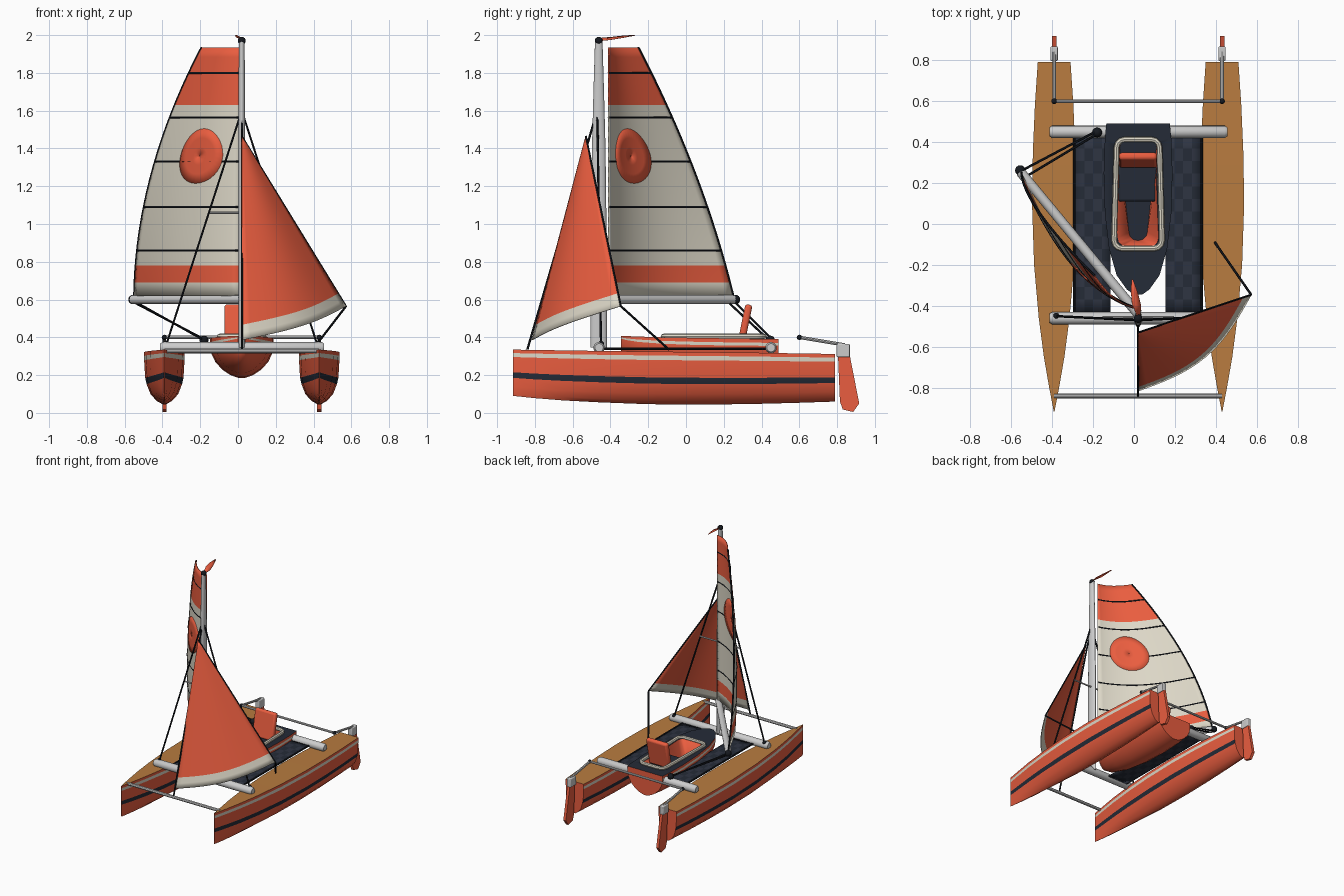
import bpy, bmesh, math
from mathutils import Vector as V

if "Cube" in bpy.data.objects:
    bpy.data.objects.remove(bpy.data.objects["Cube"])

CX = 0.02  # centreline of the boat


def mat(name, *rgb):
    m = bpy.data.materials.new(name)
    m.diffuse_color = (*rgb, 1)
    m.use_nodes = True
    m.node_tree.nodes["Principled BSDF"].inputs["Base Color"].default_value = m.diffuse_color
    return m


RED, CREAM = mat("red", .82, .11, .05), mat("cream", .72, .68, .57)
NAVY, NAVY2 = mat("navy", .018, .024, .038), mat("navy_light", .028, .035, .055)
WOOD, BLACK = mat("wood", .48, .2, .05), mat("black", .008, .01, .014)


def build(name, verts, faces, idx=None, mats=()):
    me = bpy.data.meshes.new(name)
    me.from_pydata([tuple(v) for v in verts], [], faces)
    for m in mats:
        me.materials.append(m)
    if idx:
        me.polygons.foreach_set("material_index", idx)
    bm = bmesh.new()
    bm.from_mesh(me)
    bmesh.ops.remove_doubles(bm, verts=bm.verts, dist=1e-5)
    bmesh.ops.recalc_face_normals(bm, faces=bm.faces)
    bm.to_mesh(me)
    bm.free()
    me.shade_smooth()
    me.set_sharp_from_angle(angle=math.radians(35))
    ob = bpy.data.objects.new(name, me)
    bpy.context.collection.objects.link(ob)
    return ob


def loft(name, rings, mats=(), seg=None, cap=0, loop=False):
    n, k = len(rings[0]), len(rings)
    faces, idx = [], []
    for i in range(k if loop else k - 1):
        a, b = i * n, (i + 1) % k * n
        for j in range(n):
            faces.append((a + j, a + (j + 1) % n, b + (j + 1) % n, b + j))
            idx.append(seg[j] if seg else 0)
    if not loop:
        faces += [tuple(range(n)), tuple(range((k - 1) * n, k * n))]
        idx += [cap, cap]
    return build(name, [v for r in rings for v in r], faces, idx, mats)


def tube(name, pts, r, mats=(), n=8, loop=False):
    pts = [V(p) for p in pts]
    k = len(pts)
    rs = r if isinstance(r, (list, tuple)) else [r] * k
    steep = abs((pts[-1] - pts[0]).normalized().z) > .7
    ref, rings = V((1, 0, 0)) if steep else V((0, 0, 1)), []
    for i, p in enumerate(pts):
        a, b = (pts[i - 1], pts[(i + 1) % k]) if loop else (pts[max(i - 1, 0)], pts[min(i + 1, k - 1)])
        t = (b - a).normalized()
        u = t.cross(ref).normalized()
        w = t.cross(u)
        rings.append([p + rs[i] * (u * math.cos(c) + w * math.sin(c))
                      for c in (2 * math.pi * j / n for j in range(n))])
    return loft(name, rings, mats, loop=loop)


def grid(name, surf, us, vs, mats, pick, thick):
    m = len(vs)
    verts = [surf(u, v) for u in us for v in vs]
    cells = [(i, j) for i in range(len(us) - 1) for j in range(m - 1)]
    faces = [(i * m + j, i * m + j + 1, (i + 1) * m + j + 1, (i + 1) * m + j) for i, j in cells]
    ob = build(name, verts, faces, [pick(i, j) for i, j in cells], mats)
    mod = ob.modifiers.new("thickness", 'SOLIDIFY')
    mod.thickness, mod.offset = thick, 0
    return ob


def box(name, loc, size, mats, tilt=0, bevel=.012):
    bpy.ops.mesh.primitive_cube_add(size=1, location=loc, rotation=(tilt, 0, 0))
    ob = bpy.context.object
    ob.name, ob.scale = name, size
    bpy.ops.object.transform_apply(location=False, rotation=False)
    for m in mats:
        ob.data.materials.append(m)
    mod = ob.modifiers.new("bevel", 'BEVEL')
    mod.width, mod.segments = bevel, 3
    bpy.ops.object.shade_smooth_by_angle()
    return ob


def ball(name, loc, r, mats):
    bpy.ops.mesh.primitive_uv_sphere_add(segments=16, ring_count=8, radius=r, location=loc)
    ob = bpy.context.object
    ob.name = name
    for m in mats:
        ob.data.materials.append(m)
    bpy.ops.object.shade_smooth_by_angle()


def lin(a, b, n):
    return [a + (b - a) * i / (n - 1) for i in range(n)]


def boat(name, x, stations, section, mats, side, deck):
    # stations: y, half width, keel z, deck z; section: height fraction, width fraction
    rings = []
    for y, w, k, d in stations:
        half = [(w * g, k + (d - k) * f) for f, g in section]
        rings.append([V((x + a, y, z)) for a, z in half] + [V((x - a, y, z)) for a, z in half[::-1]])
    return loft(name, rings, mats, side + [0] + side[::-1] + [deck])


# twin hulls with rudders and tillers
hull_st = [(-.915, .002, .09, .335), (-.8, .024, .078, .333), (-.65, .05, .066, .331), (-.46, .075, .056, .328),
           (-.2, .098, .046, .325), (.1, .108, .044, .322), (.35, .104, .047, .319), (.58, .094, .053, .315), (.79, .08, .06, .312)]
hull_sec = [(1, 1), (.925, 1), (.84, .99), (.51, .94), (.39, .87), (.2, .68), (.07, .38), (0, .06)]
blade = [(.805, .30), (.868, .30), (.917, .05), (.885, .005), (.83, .018), (.815, .06)]
for side, x in (("left", CX - .41), ("right", CX + .41)):
    boat(side + "_hull", x, hull_st, hull_sec, [RED, CREAM, NAVY, WOOD], [0, 1, 0, 2, 0, 0, 0], 3)
    loft(side + "_rudder", [[V((x + dx, y, z)) for y, z in blade] for dx in (-.011, .011)], [RED])
    box(side + "_rudder_stock", (x, .832, .33), (.036, .07, .07), [], bevel=.006)
    tube(side + "_tiller", [(x, .84, .36), (x, .6, .4)], .009)
    ball(side + "_tiller_joint", (x, .6, .4), .014, [BLACK])
tube("tiller_bar", [(CX - .41, .6, .4), (CX + .41, .6, .4)], .009)

# cross beams, bow bar and trampolines
for name, y in (("front_beam", -.46), ("rear_beam", .45)):
    tube(name, [(x, y, .345) for x in (-.413, -.4, .443, .456)], [.022, .03, .03, .022], n=16)
tube("bow_bar", [(CX - .41, -.84, .328), (CX + .41, -.84, .328)], .012)
for side, s in (("left", -1), ("right", 1)):
    grid(side + "_trampoline", lambda u, v: V((CX + s * u, v, .338)), lin(.135, .305, 5), lin(-.43, .43, 15),
         [NAVY, NAVY2], lambda i, j: (i + j) % 2, .008)
    tube(side + "_trampoline_rail", [(CX + s * .311, -.45, .34), (CX + s * .311, .45, .34)], .006, [BLACK])

# centre pod with cockpit opening
pod_st = [(-.345, .02, .33, .408), (-.32, .055, .29, .407), (-.25, .105, .245, .404), (-.12, .142, .21, .4),
          (.05, .162, .19, .397), (.25, .168, .185, .394), (.42, .162, .192, .391), (.49, .155, .2, .39)]
pod_sec = [(1, 1), (.9, 1), (.82, 1), (.6, .95), (.4, .83), (.2, .6), (.07, .35), (0, .1)]
pod = boat("pod", CX, pod_st, pod_sec, [RED, CREAM, NAVY], [0, 1, 0, 0, 0, 0, 0], 2)


def opening(z, front, back, y0=-.12, r=.04):
    pts = []
    for sx, y, w, a0 in ((1, .413, back, 0), (-1, .413, back, 90), (-1, y0, front, 180), (1, y0, front, 270)):
        cy = y - r if y > 0 else y + r
        for a in (0, 30, 60, 90):
            c = math.radians(a0 + a)
            pts.append(V((CX + sx * (w - r) + r * math.cos(c), cy + r * math.sin(c), z)))
    return pts


cutter = loft("cockpit_cutter", [opening(.25, .045, .09, -.08), opening(.46, .122, .108)], [RED, CREAM, NAVY], cap=2)
cutter.hide_render = True
cutter.display_type = 'WIRE'
cut = pod.modifiers.new("cockpit", 'BOOLEAN')
cut.operation, cut.object, cut.solver = 'DIFFERENCE', cutter, 'EXACT'
tube("coaming", opening(.405, .117, .105), .014, [CREAM], loop=True)
box("seat", (CX, .2, .315), (.195, .18, .11), [NAVY])
box("backrest", (CX, .312, .468), (.185, .038, .215), [RED], tilt=-.2, bevel=.015)

# mast and boom
mast = [(.345, .018, .044), (.9, .018, .042), (1.4, .018, .036), (1.7, .017, .028), (1.965, .015, .02)]
loft("mast", [[V((CX + a * math.cos(c), -.462 + b * math.sin(c), z)) for c in (j * math.pi / 8 for j in range(16))]
              for z, a, b in mast])
ball("mast_cap", (CX, -.462, 1.97), .021, [BLACK])
tube("boom", [(CX, -.44, .6), (-.555, .255, .6)], .024, n=12)
ball("boom_end", (-.556, .262, .6), .025, [BLACK])
flag = [((.03, -.45, 1.97), (.015, -.45, 1.985)), ((.035, -.4, 1.975), (-.01, -.39, 1.99)),
        ((.02, -.34, 1.985), (-.015, -.33, 1.997)), ((-.005, -.27, 1.998), (-.012, -.27, 2.0))]
grid("flag", lambda u, v: V(flag[u][v]), range(4), range(2), [RED], lambda i, j: 0, .002)


# mainsail, parametrised by height z and chord position t
def main_sail(z, t):
    u = (z - .62) / 1.31
    c = V((-.56 + .025 * u + .33 * u * u, .66 - .32 * u - .18 * u * u, 0))
    return V((.01, -.41, z)) + c * t + V((-c.y, c.x, 0)) * .105 * math.sin(math.pi * t ** .85)


zs = [.62, .69] + lin(.69, .78, 3)[1:] + lin(.78, 1.63, 17)[1:] + lin(1.63, 1.935, 7)[1:]
grid("mainsail", main_sail, zs, lin(0, 1, 21), [CREAM, RED],
     lambda i, j: int(.685 < zs[i] < .775 or zs[i] > 1.625), .005)
for i, z in enumerate((.86, 1.09, 1.33, 1.565, 1.8)):
    tube(f"batten_{i + 1}", [main_sail(z, t) for t in lin(.01, 1, 21)], .006, [BLACK], n=6)
tube("mainsail_leech", [main_sail(z, 1) for z in lin(.62, 1.935, 20)], .006, [BLACK], n=6)
grid("sail_disc", lambda r, a: main_sail(1.36 + .145 * r * math.sin(a), .38 + .235 * r * math.cos(a)),
     [0.001, .33, .66, 1], lin(0, 2 * math.pi, 33), [RED], lambda i, j: 0, .012)

# jib, from foot to head
TACK, HEAD, CLEW = V((CX, -.815, .385)), V((CX, -.53, 1.465)), V((.572, -.345, .565))


def jib_sail(s, t):
    a, b = TACK.lerp(HEAD, s), CLEW.lerp(HEAD, s)
    c = b - a
    return a + c * t + V((c.y, -c.x, -.15 * c.x)) * .12 * math.sin(math.pi * t)


grid("jib", jib_sail, [0, .035, .075] + lin(.075, 1, 20)[1:], lin(0, 1, 17), [CREAM, RED], lambda i, j: int(i > 1), .005)
tube("jib_leech", [jib_sail(s, 1) for s in (0, 1)], .005, [BLACK], n=6)

# rigging
hound = (CX, -.47, 1.6)
lines = {"forestay": ((CX, -.84, .335), hound), "jib_sheet": (tuple(CLEW), (.395, -.09, .335)),
         "left_shroud": (hound, (CX - .4, -.45, .36)), "right_shroud": (hound, (CX + .4, -.45, .36)),
         "mainsheet_upper": ((-.55, .26, .585), (-.18, .455, .39)), "mainsheet_lower": ((-.53, .23, .58), (-.18, .44, .385))}
for name, pts in lines.items():
    tube(name, pts, .006, [BLACK], n=6)
for x in (CX - .4, CX + .4):
    ball("shroud_anchor", (x, -.45, .365), .016, [BLACK])
ball("mainsheet_block", (-.18, .447, .385), .024, [BLACK])
tube("spreader", [(CX - .175, -.455, 1.06), (CX + .175, -.455, 1.06)], .006)
